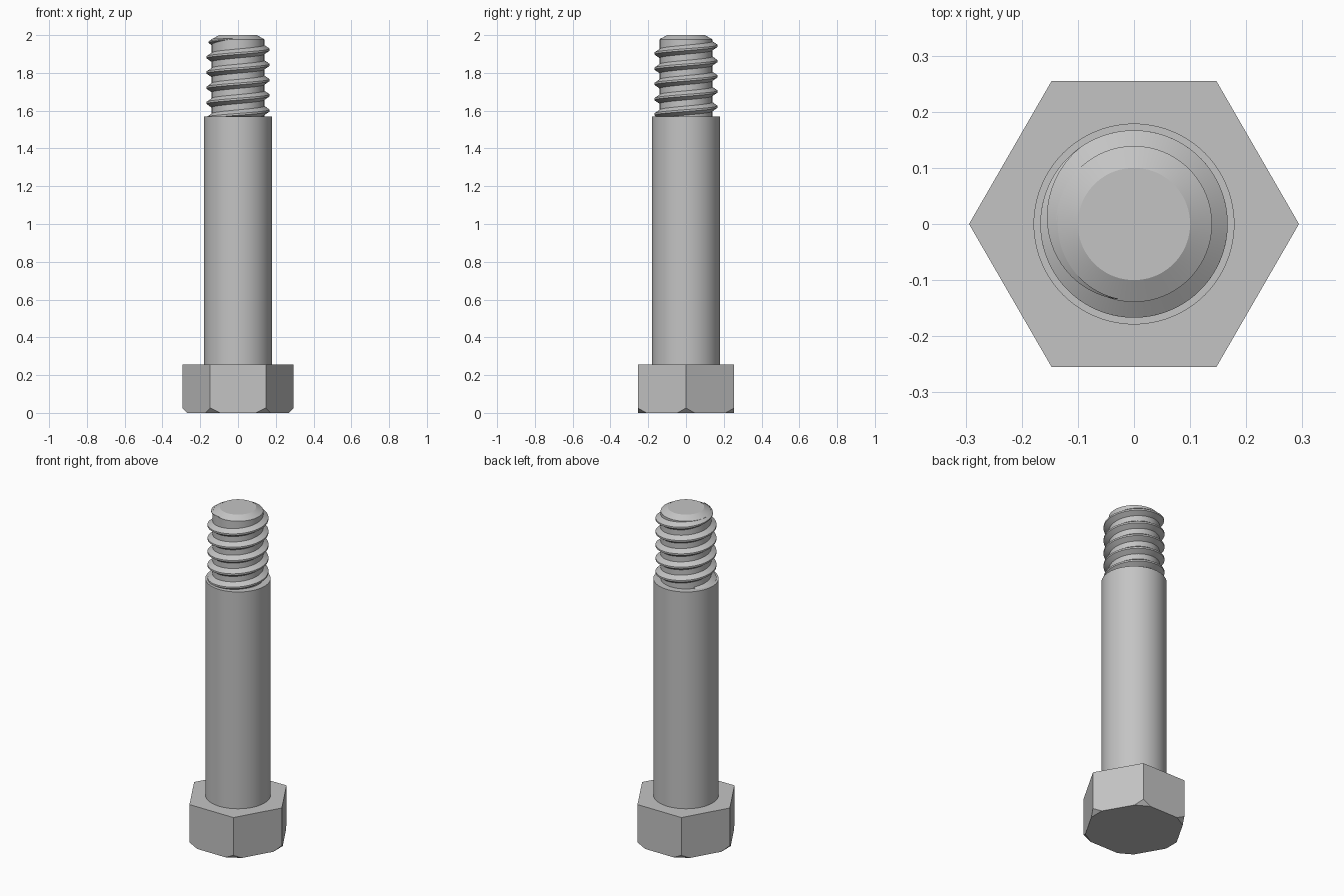
import bpy, bmesh
from math import pi, sin, cos, radians
from mathutils import Vector

cube = bpy.data.objects.get("Cube")
if cube:
    bpy.data.objects.remove(cube, do_unlink=True)

SEGMENTS = 96

# Plain steel grey for every part
steel = bpy.data.materials.new("steel_grey")
steel.use_nodes = True
grey = (0.55, 0.55, 0.55, 1)
steel.diffuse_color = grey
steel.node_tree.nodes["Principled BSDF"].inputs["Base Color"].default_value = grey


def finish(name, bm, smooth=True):
    bmesh.ops.recalc_face_normals(bm, faces=bm.faces)
    mesh = bpy.data.meshes.new(name)
    bm.to_mesh(mesh)
    bm.free()
    mesh.materials.append(steel)
    obj = bpy.data.objects.new(name, mesh)
    bpy.context.collection.objects.link(obj)
    if smooth:
        bpy.ops.object.select_all(action='DESELECT')
        obj.select_set(True)
        bpy.context.view_layer.objects.active = obj
        bpy.ops.object.shade_smooth_by_angle(angle=radians(25))
    return obj


def ring(bm, radius, z):
    return [bm.verts.new((radius * cos(2 * pi * i / SEGMENTS),
                          radius * sin(2 * pi * i / SEGMENTS), z))
            for i in range(SEGMENTS)]


def bridge(bm, a, b):
    n = len(a)
    for i in range(n):
        j = (i + 1) % n
        bm.faces.new((a[i], a[j], b[j], b[i]))


def lathe(name, profile):
    bm = bmesh.new()
    rings = [ring(bm, r, z) for r, z in profile]
    for a, b in zip(rings, rings[1:]):
        bridge(bm, a, b)
    bm.faces.new(rings[0])
    bm.faces.new(rings[-1])
    return finish(name, bm)


# Hexagonal head, with its lower corners cut off by sloping planes
HEX_R, HEAD_H, CUT = 0.294, 0.255, 0.026
bm = bmesh.new()
corners = [Vector((cos(k * pi / 3), sin(k * pi / 3), 0)) for k in range(6)]
low = [bm.verts.new(c * HEX_R) for c in corners]
high = [bm.verts.new(c * HEX_R + Vector((0, 0, HEAD_H))) for c in corners]
bridge(bm, low, high)
bm.faces.new(low)
bm.faces.new(high)
for c in corners:
    cut = bmesh.ops.bisect_plane(
        bm, geom=bm.verts[:] + bm.edges[:] + bm.faces[:],
        plane_co=c * HEX_R + Vector((0, 0, CUT)),
        plane_no=c - Vector((0, 0, 1)), clear_outer=True)
    rim = [e for e in cut["geom_cut"] if isinstance(e, bmesh.types.BMEdge)]
    bmesh.ops.holes_fill(bm, edges=rim, sides=0)
finish("hex_head", bm, smooth=False)

# Plain shank and the narrower threaded core with a bevelled tip
SHANK_TOP, CORE_R, CREST_R = 1.568, 0.139, 0.167
lathe("shank", [(0.179, HEAD_H - 0.01), (0.179, SHANK_TOP)])
lathe("thread_core", [(CORE_R, SHANK_TOP - 0.01), (CORE_R, 1.978), (0.1, 2.0)])

# Right-handed ridge that starts inside the shank and fades out near the tip
PITCH, CREST_Z = 0.0806, 1.923
start, fade, end = -9.2 * pi, radians(125), radians(258)
steps = int((end - start) / (2 * pi) * SEGMENTS)
bm = bmesh.new()
sections = []
for i in range(steps + 1):
    t = start + (end - start) * i / steps
    k = max(0.0, min(1.0, (end - t) / (end - fade)))
    z = CREST_Z + PITCH * t / (2 * pi)
    root = CORE_R - 0.003
    crest = root + 0.001 + (CREST_R - root - 0.001) * k
    base, tip = 0.004 + 0.022 * k, 0.002 + 0.003 * k
    outline = [(root, -base), (crest, -tip), (crest, tip), (root, base)]
    sections.append([bm.verts.new((r * cos(t), r * sin(t), z + dz))
                     for r, dz in outline])
for a, b in zip(sections, sections[1:]):
    bridge(bm, a, b)
bm.faces.new(sections[0])
bm.faces.new(sections[-1])
finish("thread_ridge", bm)
